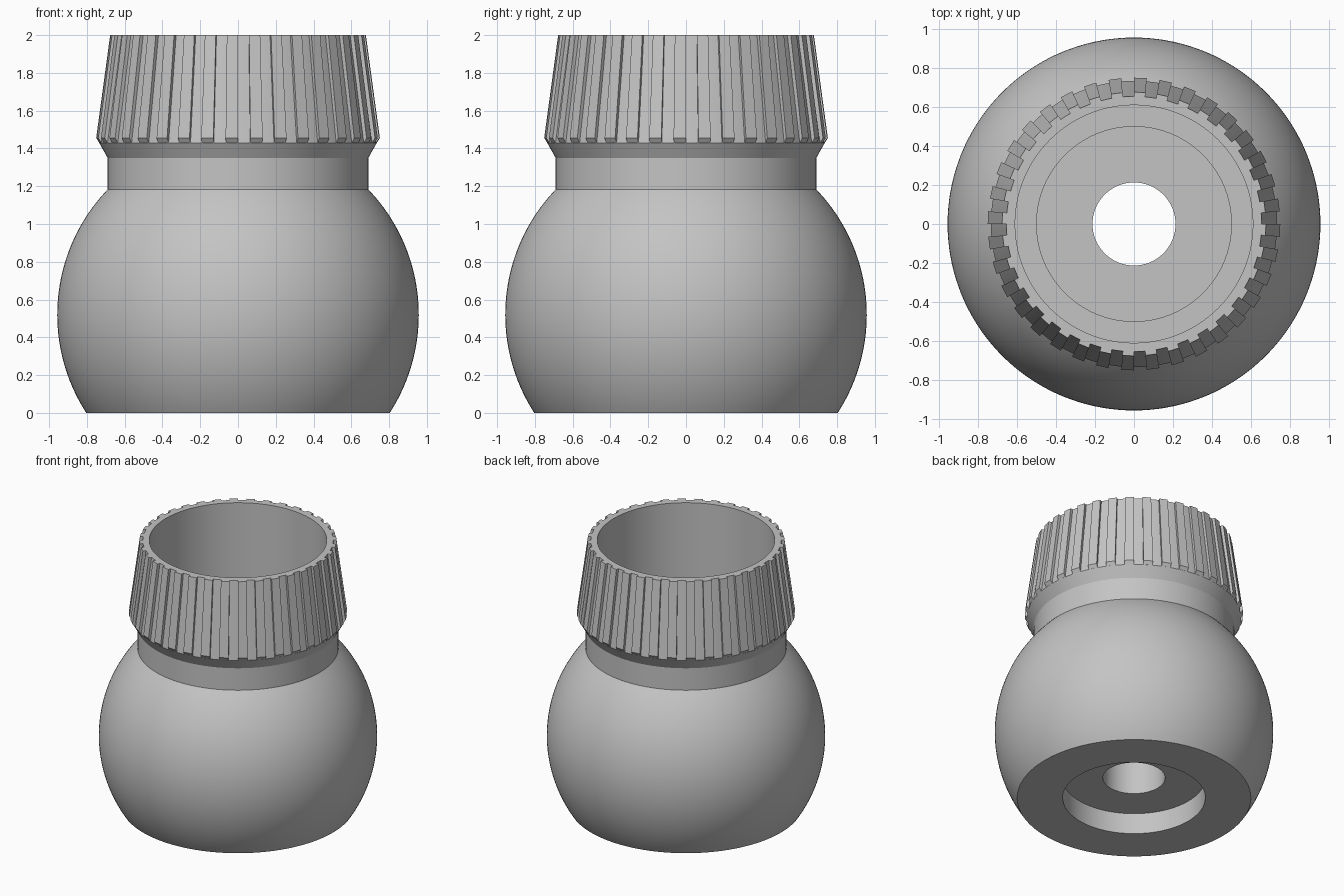
import bpy, bmesh, math

if "Cube" in bpy.data.objects:
    bpy.data.objects.remove(bpy.data.objects["Cube"])

grey = bpy.data.materials.new("plain grey")
grey.diffuse_color = (0.55, 0.55, 0.55, 1)
grey.use_nodes = True
grey.node_tree.nodes["Principled BSDF"].inputs["Base Color"].default_value = grey.diffuse_color


def finish(bm, name, smooth):
    bmesh.ops.recalc_face_normals(bm, faces=bm.faces)
    mesh = bpy.data.meshes.new(name)
    bm.to_mesh(mesh)
    bm.free()
    mesh.materials.append(grey)
    obj = bpy.data.objects.new(name, mesh)
    bpy.context.collection.objects.link(obj)
    if smooth:
        bpy.ops.object.select_all(action='DESELECT')
        obj.select_set(True)
        bpy.context.view_layer.objects.active = obj
        bpy.ops.object.shade_smooth_by_angle(angle=math.radians(28))
    return obj


def lathe(name, profile, segments=144):
    """Revolve a closed (radius, z) outline around z."""
    bm = bmesh.new()
    rings = []
    for i in range(segments):
        a = 2 * math.pi * i / segments
        rings.append([bm.verts.new((r * math.cos(a), r * math.sin(a), z)) for r, z in profile])
    for i in range(segments):
        a, b = rings[i], rings[(i + 1) % segments]
        for j in range(len(profile)):
            k = (j + 1) % len(profile)
            bm.faces.new((a[j], b[j], b[k], a[k]))
    return finish(bm, name, True)


# Ball with flat base, neck and flared collar, bored through with stepped recesses
BALL_R, BALL_Z, NECK_R, NECK_Z = 0.957, 0.52, 0.69, 1.19
start = math.asin(-BALL_Z / BALL_R)
end = math.acos(NECK_R / BALL_R)
STEPS = 40
ball = []
for i in range(STEPS + 1):
    t = start + (end - start) * i / STEPS
    ball.append((BALL_R * math.cos(t), BALL_Z + BALL_R * math.sin(t)))

collar = [(NECK_R, 1.35), (0.735, 1.43), (0.655, 2.0)]
bore = [(0.61, 2.0), (0.61, 1.19), (0.50, 1.19), (0.50, 1.03),
        (0.213, 1.03), (0.213, 0.158), (0.49, 0.158), (0.49, 0.0)]
lathe("ball_body_with_collar", ball + collar + bore)

# Grip ribs around the tapered collar
RIBS = 36
rib_outline = [(0.655, 2.0), (0.677, 2.0), (0.751, 1.455), (0.735, 1.43), (0.72, 1.43)]
half = math.radians(2.5)
bm = bmesh.new()
for n in range(RIBS):
    mid = math.radians(90 - 2.5 - n * 360 / RIBS)
    sides = []
    for a in (mid - half, mid + half):
        sides.append([bm.verts.new((r * math.cos(a), r * math.sin(a), z)) for r, z in rib_outline])
    lo, hi = sides
    bm.faces.new(lo)
    bm.faces.new(hi[::-1])
    for j in range(len(rib_outline)):
        k = (j + 1) % len(rib_outline)
        bm.faces.new((lo[j], hi[j], hi[k], lo[k]))
finish(bm, "grip_ribs", False)
